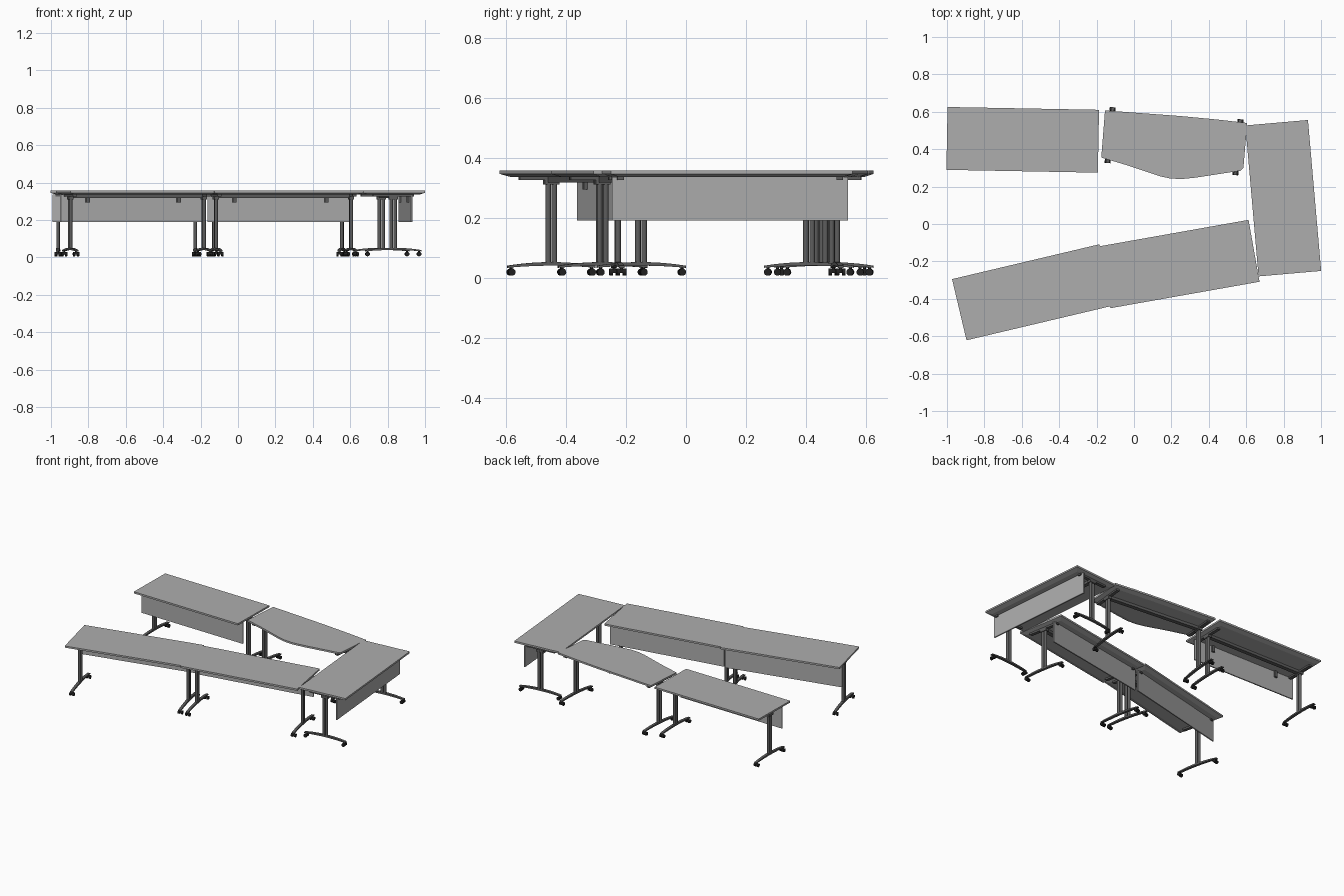
import bpy, bmesh, math
from mathutils import Matrix, Vector

cube = bpy.data.objects.get("Cube")
if cube:
    bpy.data.objects.remove(cube)


def material(name, value):
    m = bpy.data.materials.new(name)
    m.use_nodes = True
    color = (value, value, value, 1)
    m.diffuse_color = color
    m.node_tree.nodes["Principled BSDF"].inputs["Base Color"].default_value = color
    return m


GREY = material("light_grey_laminate", 0.42)
METAL = material("dark_grey_metal", 0.11)
RUBBER = material("black_rubber", 0.015)

TOP_Z, EDGE_Z, UNDER_Z = 0.358, 0.346, 0.336
LENGTH, DEPTH = 0.81, 0.336


def finish(name, bm, mat, matrix, smooth=False):
    bmesh.ops.recalc_face_normals(bm, faces=bm.faces)
    mesh = bpy.data.meshes.new(name)
    bm.to_mesh(mesh)
    bm.free()
    mesh.materials.append(mat)
    ob = bpy.data.objects.new(name, mesh)
    bpy.context.collection.objects.link(ob)
    ob.matrix_world = matrix
    if smooth:
        bpy.ops.object.select_all(action='DESELECT')
        ob.select_set(True)
        bpy.context.view_layer.objects.active = ob
        bpy.ops.object.shade_smooth_by_angle(angle=math.radians(40))
    return ob


def add_box(bm, center, size):
    bmesh.ops.create_cube(bm, size=1, matrix=Matrix.Translation(center) @ Matrix.Diagonal((*size, 1)))


def add_cylinder(bm, center, radius, depth, axis='Z', sides=16):
    turn = Matrix.Rotation(math.pi / 2, 4, 'Y') if axis == 'X' else Matrix()
    bmesh.ops.create_cone(bm, cap_ends=True, segments=sides, radius1=radius, radius2=radius,
                          depth=depth, matrix=Matrix.Translation(center) @ turn)


def extrude_profile(bm, points, offset):
    face = bm.faces.new([bm.verts.new(p) for p in points])
    new = bmesh.ops.extrude_face_region(bm, geom=[face])["geom"]
    bmesh.ops.translate(bm, verts=[v for v in new if isinstance(v, bmesh.types.BMVert)], vec=offset)
    return next(f for f in new if isinstance(f, bmesh.types.BMFace))


# Table top: slab with a wide bevel on the underside
def table_top(name, outline, matrix):
    bm = bmesh.new()
    under = extrude_profile(bm, [(x, y, TOP_Z) for x, y in outline], (0, 0, EDGE_Z - TOP_Z))
    bm.normal_update()
    bmesh.ops.inset_region(bm, faces=[under], thickness=0.03, use_even_offset=True)
    for v in under.verts:
        v.co.z = UNDER_Z
    finish(name + "_top", bm, GREY, matrix)


# T-leg: twin column, arched foot, top bracket and a caster at each end
def leg(name, matrix):
    bm = bmesh.new()
    for side in (-1, 1):
        add_cylinder(bm, (0, side * 0.0105, 0.187), 0.0095, 0.285)
    finish(name + "_column", bm, METAL, matrix, True)

    bm = bmesh.new()
    half, steps = 0.15, 12
    ys = [half * (2 * i / steps - 1) for i in range(steps + 1)]
    arch = [(y, 1 - (y / half) ** 2) for y in ys]
    upper = [(-0.009, y, 0.040 + 0.012 * a) for y, a in arch]
    lower = [(-0.009, y, 0.033 + 0.007 * a) for y, a in reversed(arch)]
    extrude_profile(bm, upper + lower, (0.018, 0, 0))
    finish(name + "_foot", bm, METAL, matrix, True)

    bm = bmesh.new()
    add_box(bm, (0, 0, 0.331), (0.022, 0.22, 0.012))
    add_box(bm, (0, 0, 0.318), (0.026, 0.05, 0.016))
    finish(name + "_bracket", bm, METAL, matrix)

    bm = bmesh.new()
    for side in (-1, 1):
        y = side * 0.138
        add_cylinder(bm, (0, y, 0.03), 0.005, 0.016, sides=10)
        add_box(bm, (0, y, 0.022), (0.01, 0.014, 0.014))
        for wheel in (-1, 1):
            add_cylinder(bm, (wheel * 0.0105, y, 0.0185), 0.012, 0.011, 'X')
    finish(name + "_casters", bm, RUBBER, matrix, True)


def table(name, center, degrees, half_span=0.367, outline=None, panel=True):
    matrix = Matrix.Translation((*center, 0)) @ Matrix.Rotation(math.radians(degrees), 4, 'Z')
    if outline:
        inverse = matrix.inverted()
        outline = [(inverse @ Vector((x, y, 0))).xy for x, y in outline]
    else:
        a, b = LENGTH / 2, DEPTH / 2
        outline = [(-a, -b), (a, -b), (a, b), (-a, b)]
    table_top(name, outline, matrix)
    for side, label in ((-1, "_first_leg"), (1, "_second_leg")):
        leg(name + label, matrix @ Matrix.Translation((side * half_span, 0, 0)))
    # Rail joining the legs under the top
    bm = bmesh.new()
    add_box(bm, (0, 0, 0.327), (half_span * 2, 0.028, 0.018))
    finish(name + "_rail", bm, METAL, matrix)
    # Hanging panel with the brackets that hold it
    if panel:
        y = 0.07 - DEPTH / 2
        bm = bmesh.new()
        add_box(bm, (0, y, 0.263), (0.79, 0.008, 0.146))
        finish(name + "_modesty_panel", bm, GREY, matrix)
        bm = bmesh.new()
        for side in (-1, 1):
            add_box(bm, (side * 0.25, y + 0.01, 0.315), (0.02, 0.012, 0.042))
        finish(name + "_panel_brackets", bm, METAL, matrix)


table("back_right_table", (-0.595, 0.45), -1.06)
table("front_right_table", (-0.54, -0.365), 193.3)
table("front_left_table", (0.243, -0.214), 190.05)
table("end_table", (0.798, 0.138), 95)

# Shaped link table with a bowed front edge
bowed = [(-0.155, 0.607), (-0.175, 0.355), (-0.03, 0.312), (0.14, 0.255), (0.19, 0.244), (0.25, 0.24),
         (0.33, 0.248), (0.57, 0.285), (0.585, 0.3), (0.605, 0.54), (0.45, 0.558), (0.25, 0.577)]
table("back_left_table", (0.214, 0.443), -5.4, 0.343, bowed, False)
